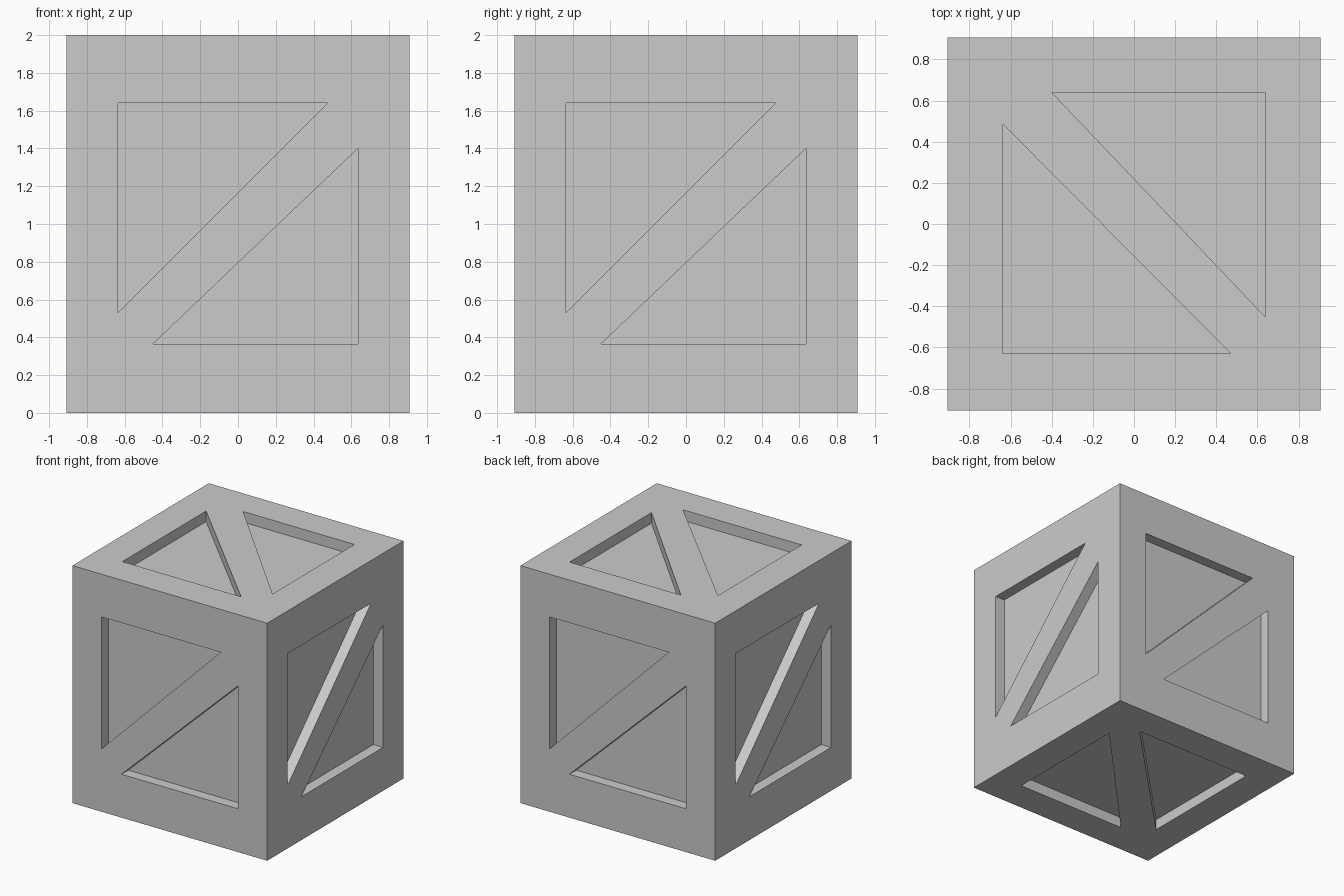
import bpy, bmesh
from math import pi
from mathutils import Matrix, Vector

if "Cube" in bpy.data.objects:
    bpy.data.objects.remove(bpy.data.objects["Cube"])

HALF, HEIGHT, DEPTH = 0.907, 2.0, 0.09

# Triangle pairs that leave a diagonal brace on each face (local face coordinates)
SIDE = [[(-0.635, 1.64), (0.475, 1.64), (-0.635, 0.53)],
        [(0.635, 1.40), (0.635, 0.365), (-0.45, 0.365)]]
LID = [[(0.637, 0.64), (-0.40, 0.64), (0.637, -0.45)],
       [(-0.637, -0.63), (-0.637, 0.485), (0.47, -0.63)]]


def new_object(name, bm):
    bmesh.ops.recalc_face_normals(bm, faces=bm.faces)
    mesh = bpy.data.meshes.new(name)
    bm.to_mesh(mesh)
    bm.free()
    obj = bpy.data.objects.new(name, mesh)
    bpy.context.collection.objects.link(obj)
    return obj


def add_prism(bm, points, to3d, matrix):
    """Triangular prism reaching from the recess floor to just outside the face."""
    inner = [bm.verts.new(matrix @ to3d(a, b, -DEPTH)) for a, b in points]
    outer = [bm.verts.new(matrix @ to3d(a, b, 0.05)) for a, b in points]
    bm.faces.new(inner)
    bm.faces.new(outer)
    for i in range(3):
        j = (i + 1) % 3
        bm.faces.new((inner[i], inner[j], outer[j], outer[i]))


# Crate body
bm = bmesh.new()
bmesh.ops.create_cube(bm, size=1, matrix=Matrix.Translation((0, 0, HEIGHT / 2))
                      @ Matrix.Diagonal((2 * HALF, 2 * HALF, HEIGHT, 1)))
crate = new_object("crate", bm)

# Recess cutter: four sides turned about z, lid and base turned about x
bm = bmesh.new()
for k in range(4):
    for tri in SIDE:
        add_prism(bm, tri, lambda a, b, d: Vector((a, -HALF - d, b)),
                  Matrix.Rotation(k * pi / 2, 4, 'Z'))
middle = Matrix.Translation((0, 0, HEIGHT / 2))
for k in range(2):
    for tri in LID:
        add_prism(bm, tri, lambda a, b, d: Vector((a, b, HEIGHT / 2 + d)),
                  middle @ Matrix.Rotation(k * pi, 4, 'X'))
cutter = new_object("recess_cutter", bm)
cutter.hide_render = True

# Carve the recesses
mod = crate.modifiers.new("recesses", 'BOOLEAN')
mod.operation = 'DIFFERENCE'
mod.solver = 'EXACT'
mod.object = cutter
bpy.context.view_layer.objects.active = crate
bpy.ops.object.modifier_apply(modifier=mod.name)
bpy.data.objects.remove(cutter)
